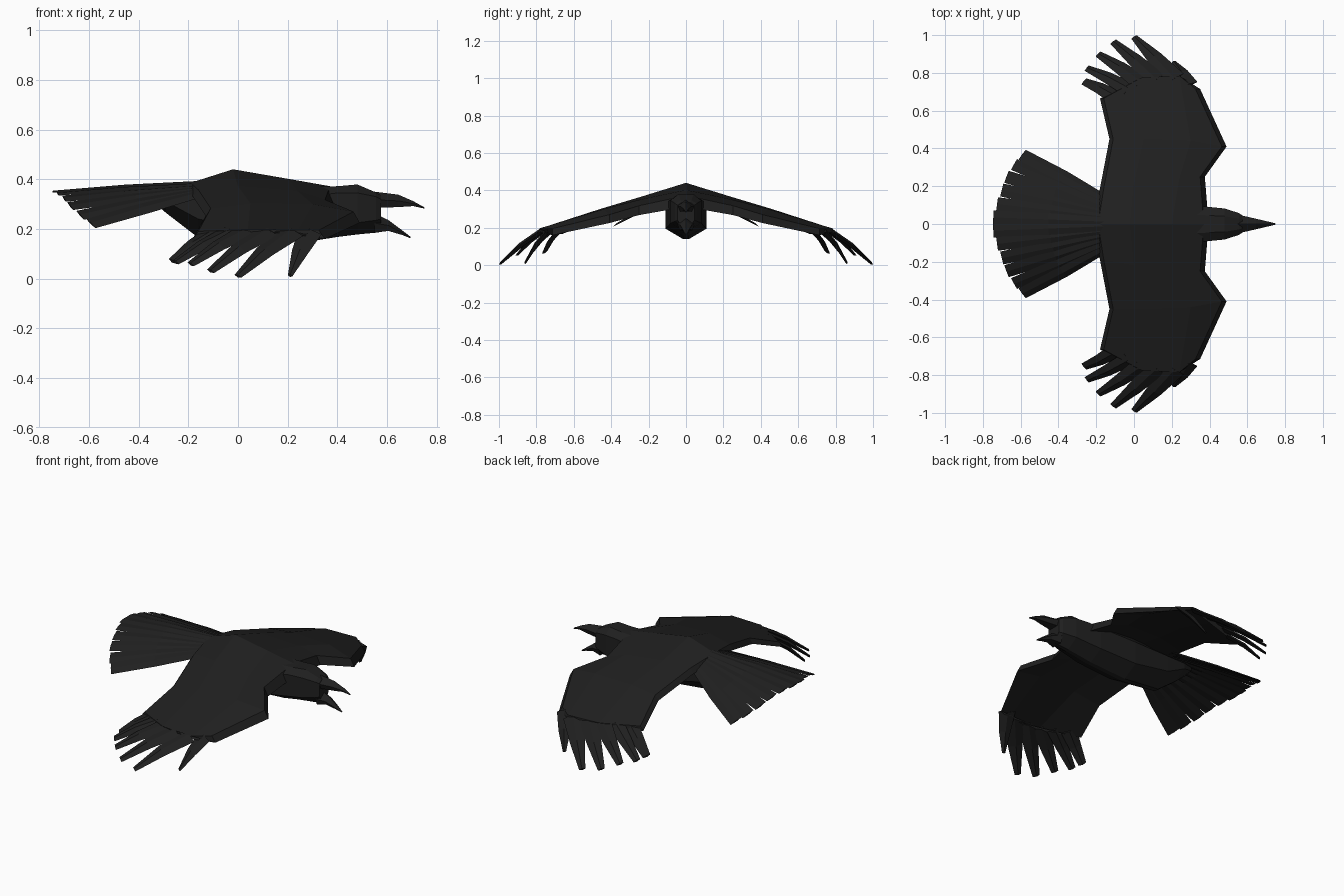
import bpy, bmesh
from mathutils import Vector

if "Cube" in bpy.data.objects:
    bpy.data.objects.remove(bpy.data.objects["Cube"])

black = bpy.data.materials.new("matte black plumage")
black.diffuse_color = (0.014, 0.014, 0.014, 1)
black.use_nodes = True
black.node_tree.nodes["Principled BSDF"].inputs["Base Color"].default_value = black.diffuse_color


def make(name, lofts, mirror=False):
    """Build one flat-shaded object from lofts, each a list of equal closed rings."""
    bm = bmesh.new()
    for rings in lofts:
        vs = [[bm.verts.new(p) for p in r] for r in rings]
        n = len(vs[0])
        for a, b in zip(vs, vs[1:]):
            for i in range(n):
                j = (i + 1) % n
                bm.faces.new((a[i], a[j], b[j], b[i]))
        bm.faces.new(vs[0][::-1])
        bm.faces.new(vs[-1])
    bmesh.ops.recalc_face_normals(bm, faces=bm.faces)
    me = bpy.data.meshes.new(name)
    bm.to_mesh(me)
    bm.free()
    me.materials.append(black)
    ob = bpy.data.objects.new(name, me)
    bpy.context.collection.objects.link(ob)
    if mirror:
        m = ob.modifiers.new("mirror", 'MIRROR')
        m.use_axis = (False, True, False)
        m.use_mirror_merge = False
    return ob


def hull(x, w, top, shoulder, side, bottom):
    """Eight-sided body section: flat-ish back, upright flanks, narrow keel."""
    half = [(w * .5, top - .008), (w, shoulder), (w, side), (w * .15, bottom)]
    return [(x, y, z) for y, z in half] + [(x, -y, z) for y, z in half[::-1]]


def blade(root, tip, w0, w1, w2, thick, up, arch=0.0):
    """Feather: diamond section, square cut tip."""
    root, tip, up = Vector(root), Vector(tip), Vector(up).normalized()
    side = (tip - root).cross(up).normalized()
    rings = []
    for t, w, h in ((0, w0, thick), (.5, w1, thick), (1, w2, thick * .5)):
        c = root.lerp(tip, t) + up * arch * 4 * t * (1 - t)
        rings.append([c + side * w / 2, c + up * h / 2, c - side * w / 2, c - up * h / 2])
    return rings


# body and head
make("body", [[
    hull(-.36, .06, .368, .355, .335, .325),
    hull(-.29, .085, .372, .345, .31, .265),
    hull(-.16, .10, .385, .335, .24, .165),
    hull(.08, .11, .405, .33, .195, .14),
    hull(.32, .10, .378, .335, .205, .155),
    hull(.40, .09, .380, .345, .215, .168),
    hull(.48, .082, .387, .345, .225, .178),
    hull(.555, .058, .355, .33, .235, .185),
    hull(.575, .045, .343, .32, .24, .188)]])


def beak_ring(x, w, top, low):
    mid = (top + low) / 2
    return [(x, 0, top), (x, w, mid), (x, w * .7, low), (x, -w * .7, low), (x, -w, mid)]


# open beak
make("upper_beak", [[beak_ring(.55, .05, .35, .285), beak_ring(.645, .028, .338, .288),
                     beak_ring(.705, .014, .312, .292), beak_ring(.75, .003, .287, .282)]])
make("lower_beak", [[beak_ring(.55, .048, .262, .185), beak_ring(.605, .03, .236, .192),
                     beak_ring(.66, .015, .195, .176), beak_ring(.695, .003, .168, .162)]])

# wing: stations from root to hand, each leading edge -> trailing edge along the top
stations = [
    [(.37, 0, .372), (.2, 0, .402), (-.02, 0, .44), (-.19, 0, .386)],
    [(.35, .25, .318), (.24, .24, .352), (.0, .22, .372), (-.16, .19, .358)],
    [(.465, .41, .270), (.30, .44, .300), (.05, .45, .303), (-.11, .45, .283)],
    [(.325, .715, .195), (.24, .785, .196), (.04, .775, .198), (-.16, .665, .19)],
]
drops = [(.06, .035, .05, .03), (.05, .03, .03, .03), (.045, .025, .025, .03), (.035, .018, .018, .025)]
wing = []
for pts, ds in zip(stations, drops):
    under = [(x + dx, y, z - d) for (x, y, z), d, dx in zip(pts, ds, (.025, 0, 0, -.02))]
    wing.append(pts + under[::-1])
make("wing", [wing], mirror=True)

# spread flight feathers, hinged on the edge of the hand
flight = [
    ((.29, .735, .188), (.21, .86, .012), .10, .07, .02),
    ((.215, .765, .190), (.0, .99, .010), .12, .085, .035),
    ((.12, .76, .191), (-.11, .965, .030), .11, .08, .04),
    ((.035, .75, .191), (-.19, .90, .058), .10, .075, .04),
    ((-.03, .715, .190), (-.25, .825, .066), .09, .07, .04),
    ((-.10, .675, .186), (-.265, .755, .07), .09, .07, .045),
]
make("flight_feathers",
     [blade(a, b, w0, w1, w2, .026, (0, .5, .87), .01) for a, b, w0, w1, w2 in flight], mirror=True)

# fanned tail, drooping towards its outer feathers so the vanes join into one sheet
tips = [(-.745, .035, .35), (-.725, .105, .342), (-.70, .18, .322),
        (-.675, .25, .292), (-.635, .315, .255), (-.592, .367, .222)]
slopes = (.06, .2, .36, .5, .62, .72)
tail = []
for i, (tip, s) in enumerate(zip(tips, slopes)):
    root = (-.16, .012 + .025 * i, .385 - .009 * i)
    tail.append(blade(root, tip, .05, .076, .074, .016, (0, s, 1), .003))
make("tail_feathers", tail, mirror=True)
